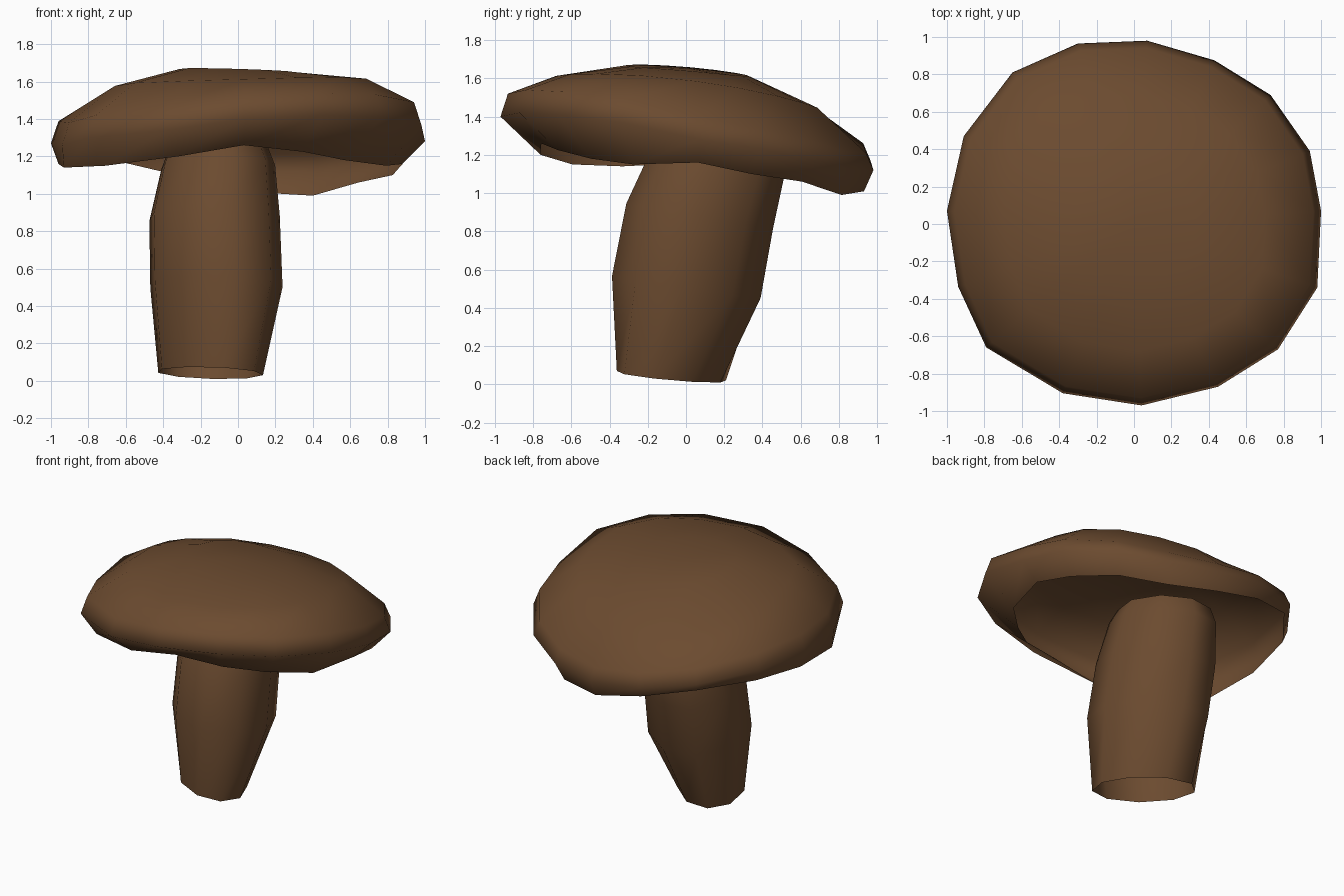
import bpy, bmesh, math

if "Cube" in bpy.data.objects:
    bpy.data.objects.remove(bpy.data.objects["Cube"])

brown = bpy.data.materials.new("mushroom_brown")
brown.diffuse_color = (0.148, 0.070, 0.029, 1)
brown.use_nodes = True
brown.node_tree.nodes["Principled BSDF"].inputs["Base Color"].default_value = brown.diffuse_color


def loft(name, rings, end=None):
    """Skin closed rings of points, with an optional centre point closing the last."""
    bm = bmesh.new()
    loops = [[bm.verts.new(p) for p in ring] for ring in rings]
    n = len(loops[0])
    for a, b in zip(loops, loops[1:]):
        for i in range(n):
            j = (i + 1) % n
            bm.faces.new((a[i], a[j], b[j], b[i]))
    if end:
        centre = bm.verts.new(end)
        for i in range(n):
            bm.faces.new((loops[-1][i], loops[-1][(i + 1) % n], centre))
    # rings run anticlockwise from bottom to top, so faces already point outwards
    mesh = bpy.data.meshes.new(name)
    bm.to_mesh(mesh)
    bm.free()
    obj = bpy.data.objects.new(name, mesh)
    bpy.context.collection.objects.link(obj)
    mesh.materials.append(brown)
    bpy.ops.object.select_all(action='DESELECT')
    obj.select_set(True)
    bpy.context.view_layer.objects.active = obj
    bpy.ops.object.shade_smooth_by_angle(angle=math.radians(80))
    return obj


# Cap: open shell with a wavy rim, as (x, y, z, lip scale, lip height)
rim = [
    (1.00, .07, 1.28, .88, 1.16), (.94, .39, 1.23, .88, 1.10),
    (.73, .69, 1.17, .88, 1.06), (.43, .875, 1.12, .93, .99),
    (.07, .98, 1.12, .95, 1.01), (-.30, .965, 1.17, .95, 1.09),
    (-.65, .81, 1.23, .96, 1.17), (-.91, .47, 1.27, .97, 1.19),
    (-1.0, .07, 1.27, .96, 1.16), (-.94, -.335, 1.26, .99, 1.14),
    (-.79, -.66, 1.30, .90, 1.15), (-.38, -.905, 1.34, .84, 1.20),
    (.04, -.97, 1.40, .78, 1.26), (.45, -.87, 1.42, .77, 1.225),
    (.77, -.67, 1.41, .74, 1.18), (.98, -.34, 1.37, .81, 1.15),
]
lip = [(x * s, y * s, lz) for x, y, z, s, lz in rim]
edge = [(x, y, z) for x, y, z, s, lz in rim]
shoulder = [(x * .96, y * .96, z + .12 - .03 * max(y, 0)) for x, y, z in edge]


def dome_ring(scale, height, slope_x, slope_y, bend):
    return [(x * scale, y * scale, height + slope_x * x + slope_y * y - bend * y * y)
            for x, y, z in edge]


loft("mushroom_cap", [lip, edge, shoulder,
                      dome_ring(.70, 1.572, .02, -.085, .045),
                      dome_ring(.33, 1.650, -.01, -.028, .01)], (0, 0, 1.655))

# Stalk: leaning open tube, each ring (cx, cy, z, rx, ry, x tilt, y tilt, skew)
stalk = [
    (-.15, -.075, .042, .285, .29, -.08, -.12, .41),
    (-.12, .005, .51, .36, .395, -.03, -.15, .15),
    (-.13, .075, .88, .355, .39, 0, -.17, .15),
    (-.11, .165, 1.15, .31, .36, 0, -.15, .15),
    (-.11, .18, 1.25, .27, .31, 0, -.12, .15),
]
SIDES = 9
stalk_rings = []
for cx, cy, cz, rx, ry, tx, ty, skew in stalk:
    ring = []
    for k in range(SIDES):
        a = 2 * math.pi * k / SIDES + .1
        dx, dy = rx * math.cos(a), ry * math.sin(a - math.asin(skew))
        ring.append((cx + dx, cy + dy, cz + tx * dx + ty * dy))
    stalk_rings.append(ring)
loft("mushroom_stalk", stalk_rings)
